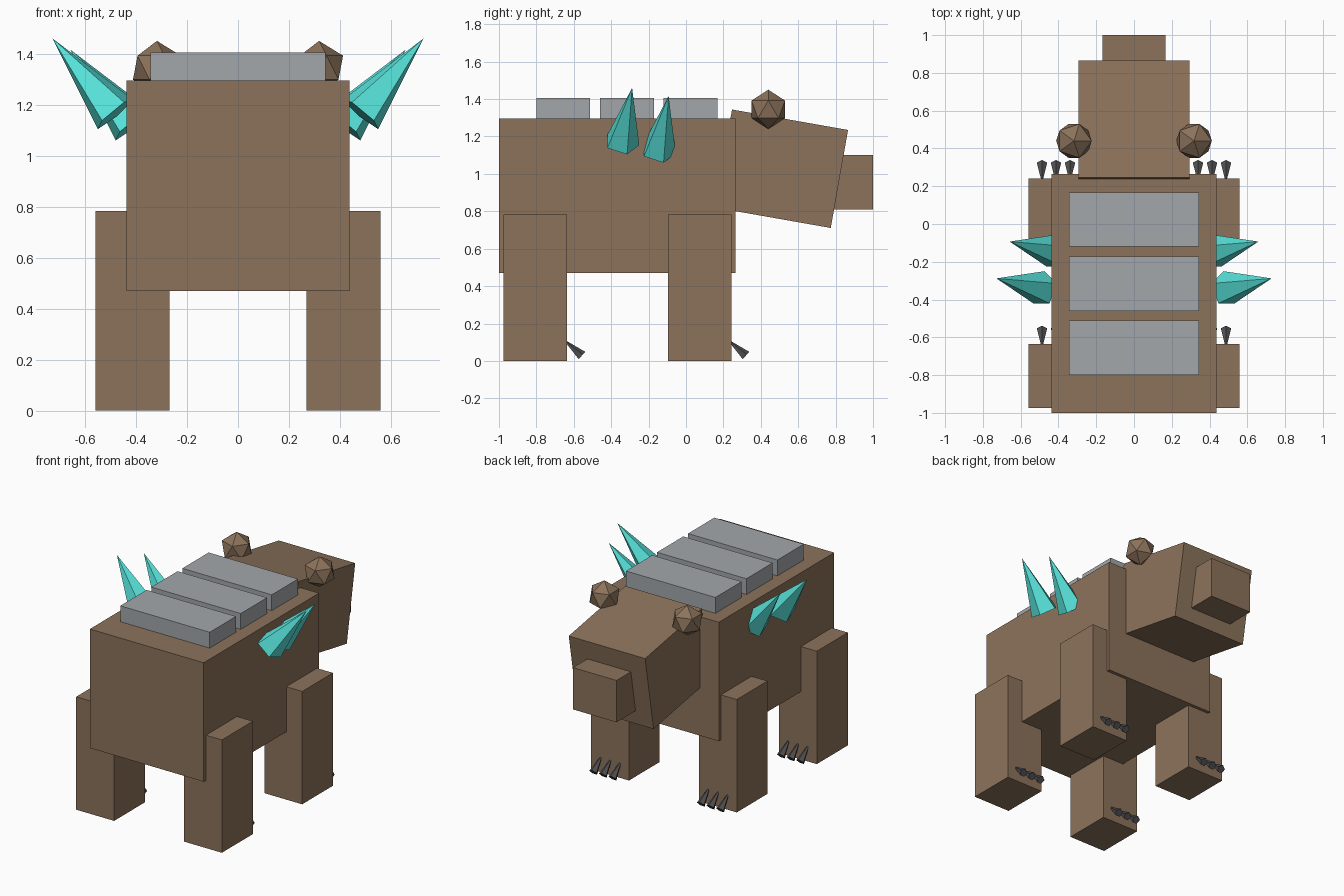
import bpy
import math
from mathutils import Matrix, Vector

if "Cube" in bpy.data.objects:
    bpy.data.objects.remove(bpy.data.objects["Cube"])


def material(name, color):
    m = bpy.data.materials.new(name)
    m.diffuse_color = (*color, 1.0)
    m.use_nodes = True
    m.node_tree.nodes["Principled BSDF"].inputs["Base Color"].default_value = m.diffuse_color
    return m


BROWN = material("brown_fur", (0.262, 0.171, 0.105))
GREY = material("grey_stone", (0.366, 0.386, 0.402))
TEAL = material("teal_crystal", (0.098, 0.775, 0.716))
DARK = material("dark_claw", (0.08, 0.08, 0.085))


def finish(name, mat):
    ob = bpy.context.object
    ob.name = name
    ob.data.materials.append(mat)
    return ob


def box(name, mat, xs, ys, zs, tilt=0.0):
    """Box from its x, y and z ranges, tilted about x."""
    ranges = (xs, ys, zs)
    bpy.ops.mesh.primitive_cube_add(size=1, location=[(a + b) / 2 for a, b in ranges])
    ob = finish(name, mat)
    ob.scale = [b - a for a, b in ranges]
    ob.rotation_euler.x = tilt
    return ob


def spike(name, mat, base, tip, radius, down, side=1):
    """Five-sided cone from base centre to tip; 'down' turns the base ring."""
    base, tip = Vector(base), Vector(tip)
    axis = (tip - base).normalized()
    v = Vector((0, 1, 0)) if down is None else axis.cross(Vector(down)).normalized()
    v = (v - axis * v.dot(axis)).normalized()
    if v.y < 0:
        v = -v
    w = axis.cross(v)
    length = (tip - base).length
    bpy.ops.mesh.primitive_cone_add(vertices=5, radius1=radius, radius2=0, depth=length)
    ob = finish(name, mat)
    # the cone's first ring vertex lies on its local +y
    mid = (base + tip) / 2
    rot = Matrix((v.cross(axis), v, axis)).transposed().to_4x4()
    ob.data.transform(Matrix.Translation(mid) @ rot)
    if side < 0:
        ob.data.transform(Matrix.Scale(-1, 4, (1, 0, 0)))
        ob.data.flip_normals()
    return ob


# Torso, tilted head and snout
box("body", BROWN, (-0.437, 0.437), (-1.0, 0.265), (0.47, 1.295))
box("head", BROWN, (-0.293, 0.293), (0.195, 0.825), (0.7615, 1.2935), math.radians(-10))
box("snout", BROWN, (-0.167, 0.167), (0.68, 1.0), (0.81, 1.10))

# Back plates
for i, (y0, y1) in enumerate(((-0.80, -0.512), (-0.46, -0.172), (-0.12, 0.168))):
    box(f"back_plate_{i + 1}", GREY, (-0.343, 0.343), (y0, y1), (1.25, 1.405))

for side, label in ((-1, "left"), (1, "right")):
    # Faceted round ears
    bpy.ops.mesh.primitive_ico_sphere_add(subdivisions=1, radius=0.105,
                                          location=(side * 0.318, 0.44, 1.345))
    finish(f"{label}_ear", BROWN)

    # Legs with three claws each
    for end, y0, y1 in (("rear", -0.975, -0.635), ("front", -0.095, 0.242)):
        box(f"{label}_{end}_leg", BROWN,
            sorted((side * 0.268, side * 0.559)), (y0, y1), (0, 0.783))
        for k in range(3):
            x = 0.339 + 0.074 * k
            spike(f"{label}_{end}_claw_{k + 1}", DARK,
                  (x, y1 + 0.077, 0.027), (x, y1 - 0.026, 0.12), 0.029, None, side)

    # Shoulder crystals, the second one a shifted copy of the first
    for k in range(2):
        shift = Vector((-0.07, 0.195, -0.044)) * k
        spike(f"{label}_crystal_{k + 1}", TEAL,
              Vector((0.483, -0.344, 1.165)) + shift,
              Vector((0.728, -0.288, 1.46)) + shift, 0.095, (0.773, 0, -0.634), side)
